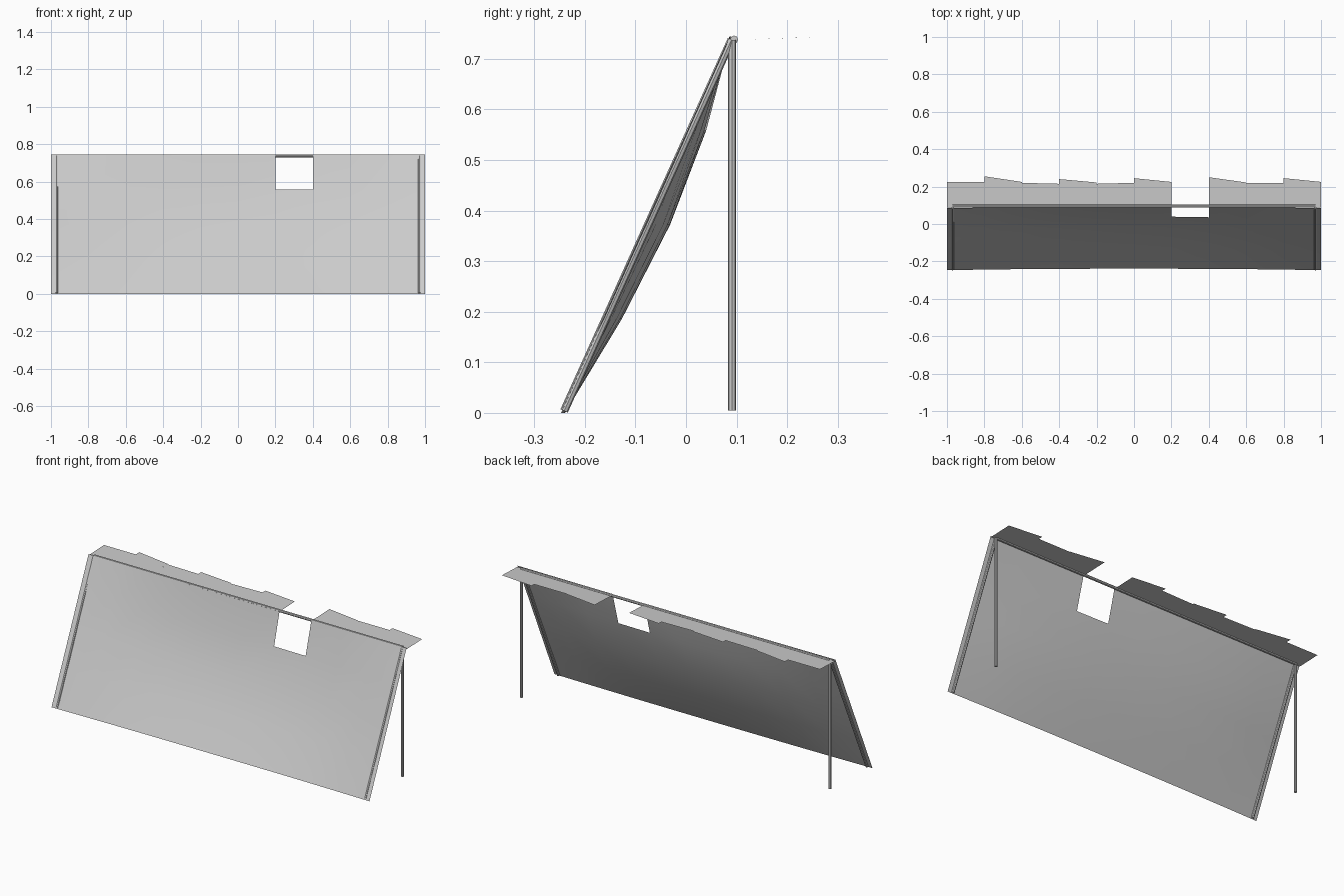
import bpy, math
from mathutils import Vector

cube = bpy.data.objects.get("Cube")
if cube:
    bpy.data.objects.remove(cube)

grey = bpy.data.materials.new("plain grey")
grey.use_nodes = True
colour = (0.6, 0.6, 0.6, 1)
grey.diffuse_color = colour
grey.node_tree.nodes["Principled BSDF"].inputs["Base Color"].default_value = colour


def mesh_object(name, verts, faces):
    mesh = bpy.data.meshes.new(name)
    mesh.from_pydata(verts, [], faces)
    mesh.materials.append(grey)
    obj = bpy.data.objects.new(name, mesh)
    bpy.context.collection.objects.link(obj)
    return obj


def pole(name, start, end, radius=0.008):
    a, b = Vector(start), Vector(end)
    bpy.ops.mesh.primitive_cylinder_add(vertices=8, radius=radius, depth=(b - a).length,
                                        location=(a + b) / 2)
    obj = bpy.context.object
    obj.name = name
    obj.rotation_euler = (b - a).to_track_quat('Z', 'Y').to_euler()
    obj.data.materials.append(grey)


# Frame: upright posts, leaning side poles and the ridge
for side, x in (("left", 0.97), ("right", -0.97)):
    pole(side + "_post", (x, 0.091, 0.005), (x, 0.091, 0.737))
    pole(side + "_leaning_pole", (x, -0.241, 0.004), (x, 0.09, 0.738))
pole("ridge_pole", (-0.97, 0.095, 0.738), (0.97, 0.095, 0.738))

# Sagging sloped sheet with one square opening under the ridge
COLS, ROWS = 10, 4
BOTTOM, TOP = Vector((0, -0.247, 0)), Vector((0, 0.086, 0.744))
ROW_SAG = (0.008, 0.037, 0.049, 0.037, 0.003)
verts = []
for row in range(ROWS + 1):
    for col in range(COLS + 1):
        x = -1 + 2 * col / COLS
        point = BOTTOM.lerp(TOP, row / ROWS)
        point.x = x
        point.y += ROW_SAG[row] * (1 - abs(x) ** 2.5)
        verts.append(point)
faces = []
for row in range(ROWS):
    for col in range(COLS):
        if (row, col) == (ROWS - 1, 6):
            continue
        i = row * (COLS + 1) + col
        faces.append((i, i + 1, i + COLS + 2, i + COLS + 1))
sheet = mesh_object("sloped_sheet", verts, faces)
for face in sheet.data.polygons:
    face.use_smooth = True

# Rear awning: stepped panels, each given by its left and right rear edge
PANELS = ((0.225, 0.225), (0.255, 0.225), (0.22, 0.215), (0.24, 0.222), (0.215, 0.22),
          (0.245, 0.225), None, (0.25, 0.222), (0.22, 0.22), (0.245, 0.225))
verts, faces = [], []
for col, panel in enumerate(PANELS):
    if panel is None:
        continue
    x0, i = -1 + 0.2 * col, len(verts)
    for x, y in zip((x0, x0 + 0.2), panel):
        verts += [(x, 0.088, 0.737), (x, y, 0.735 + 0.04 * (y - 0.05))]
    faces.append((i, i + 2, i + 3, i + 1))
mesh_object("rear_awning", verts, faces)
